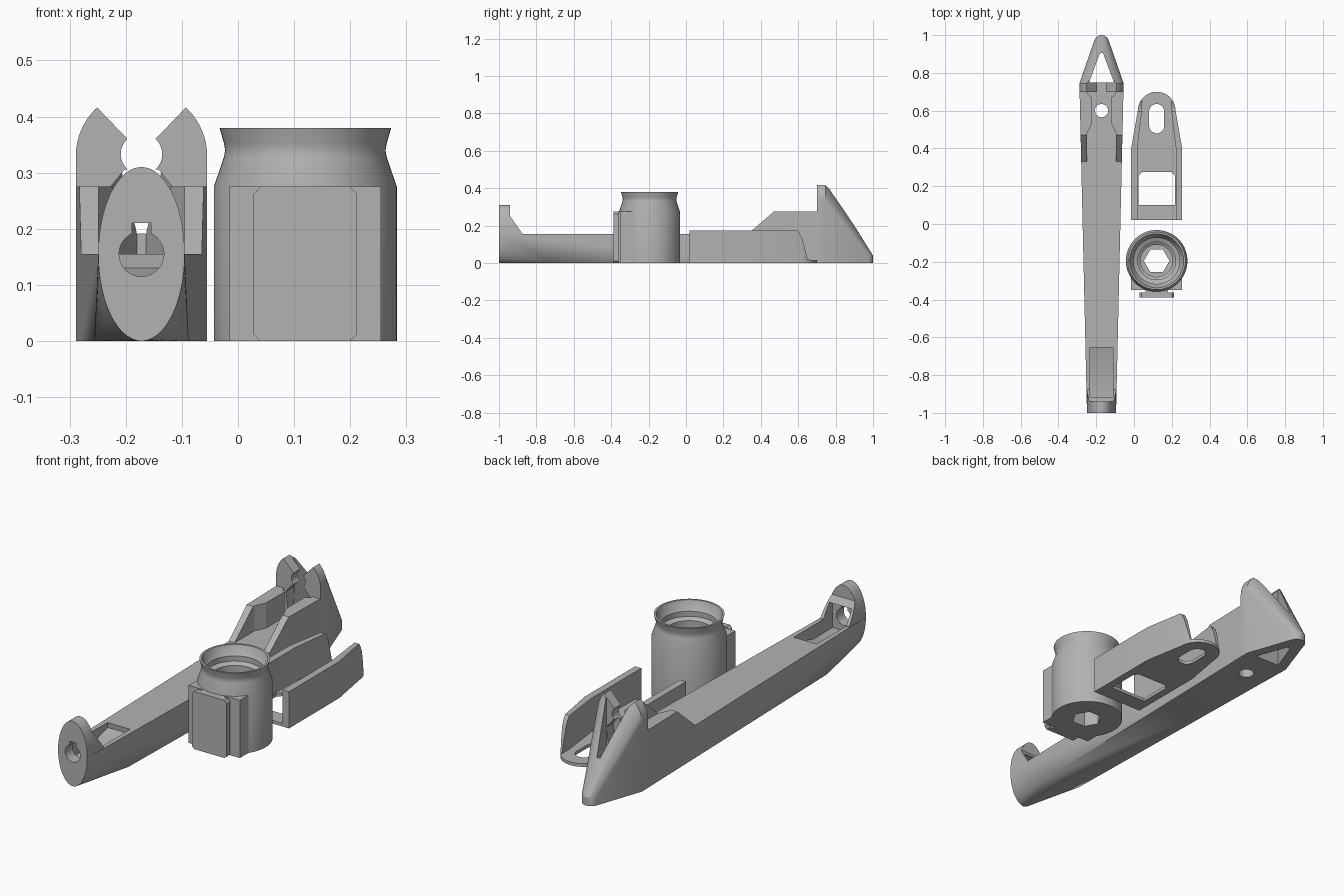
import bpy, bmesh
from math import pi, sin, cos, radians

if "Cube" in bpy.data.objects:
    bpy.data.objects.remove(bpy.data.objects["Cube"], do_unlink=True)

grey = bpy.data.materials.new("plain grey")
grey.use_nodes = True
grey.diffuse_color = (0.45, 0.45, 0.45, 1)
grey.node_tree.nodes["Principled BSDF"].inputs["Base Color"].default_value = grey.diffuse_color

ARM_X, CUP_X, CUP_Y = -0.172, 0.12, -0.195


def finish(bm, name, x=0):
    bmesh.ops.recalc_face_normals(bm, faces=bm.faces)
    mesh = bpy.data.meshes.new(name)
    bm.to_mesh(mesh)
    bm.free()
    mesh.materials.append(grey)
    obj = bpy.data.objects.new(name, mesh)
    bpy.context.collection.objects.link(obj)
    obj.location.x = x
    return obj


def hull(points, name, x):
    bm = bmesh.new()
    for p in points:
        bm.verts.new(p)
    found = bmesh.ops.convex_hull(bm, input=bm.verts)
    spare = {v for v in found["geom_interior"] if isinstance(v, bmesh.types.BMVert)}
    bmesh.ops.delete(bm, geom=list(spare), context="VERTS")
    bmesh.ops.dissolve_limit(bm, angle_limit=0.002, verts=bm.verts, edges=bm.edges)
    return finish(bm, name, x)


def prism(outline, axis, low, high, name="cutter", x=0):
    """Extrude a 2D outline along one axis."""
    place = {"X": lambda a, b, d: (d, a, b),
             "Y": lambda a, b, d: (a, d, b),
             "Z": lambda a, b, d: (a, b, d)}[axis]
    bm = bmesh.new()
    rings = [[bm.verts.new(place(a, b, d)) for a, b in outline] for d in (low, high)]
    n = len(outline)
    for ring in rings:
        bm.faces.new(ring)
    for i in range(n):
        j = (i + 1) % n
        bm.faces.new((rings[0][i], rings[0][j], rings[1][j], rings[1][i]))
    return finish(bm, name, x)


def both(half):
    """Mirror a half outline across the centre line."""
    return half + [(-a, b) for a, b in reversed(half)]


def rect(w, low, high):
    return both([(w, low), (w, high)])


def arc(cx, cy, rx, ry, start, end, n):
    return [(cx + rx * cos(radians(start + (end - start) * i / n)),
             cy + ry * sin(radians(start + (end - start) * i / n))) for i in range(n + 1)]


def circle(cx, cy, r, n=32):
    return arc(cx, cy, r, r, 0, 360, n)[:-1]


def cut(obj, *cutters):
    for c in cutters:
        c.location.x = obj.location.x
        mod = obj.modifiers.new("cut", "BOOLEAN")
        mod.operation, mod.solver, mod.object = "DIFFERENCE", "EXACT", c
        bpy.context.view_layer.objects.active = obj
        bpy.ops.object.modifier_apply(modifier=mod.name)
        bpy.data.objects.remove(c, do_unlink=True)


def half_width(y):
    return 0.077 + 0.04 * (y + 1) / 1.74


def block(profile):
    return [(s * half_width(y), y, z) for y, z in profile for s in (-1, 1)]


def end_pocket():
    return prism([(-.65, .13), (-.8, .09), (-.945, .09), (-.945, .22), (-.66, .22)], "X", -.06, .06)


def end_hole():
    return prism(circle(0, .155, .04), "Y", -1.1, -.9)


# Long beam, blending from a rounded end to a box
top = .155
round_end = [(x, -1, z) for x, z in arc(0, top, .077, top, 180, 360, 32)]
beam = hull(round_end + block([(-.7, 0), (-.7, top), (.33, 0), (.33, top)]), "arm_beam", ARM_X)
cut(beam, end_pocket(), end_hole())

# Raised half-ellipse end plate with a sloped back
head = prism(arc(0, top, .077, top, 0, 180, 32), "Y", -1, -.875, "arm_end_plate", ARM_X)
cut(head,
    prism([(-.94, .5), (-.94, .25), (-.87, .15), (-.8, .15), (-.8, .5)], "X", -.2, .2),
    end_pocket(), end_hole(), prism(rect(.017, .18, .21), "Y", -1.1, -.9))

# Side cheeks with an open channel and a drilled floor
cheeks = hull(block([(.33, 0), (.33, top), (.47, .275), (.7, .275), (.7, 0)]), "arm_cheeks", ARM_X)
channel = both([(.077, .3), (.077, .48), (.052, .53), (.052, .67), (.075, .69), (.075, .8)])
cut(cheeks, prism(channel, "Z", top, .5), prism(circle(0, .6, .035), "Z", -.1, .3))

# Hollow pointed jaw
arch = arc(0, .33, .117, .117, 0, 180, 32) + [(-.117, 0), (.117, 0)]
nose = [(x, y, z) for x, y in circle(0, .96, .04) for z in (0, .04)]
jaw = hull([(x, y, z) for x, z in arch for y in (.7, .745)] + nose, "arm_jaw", ARM_X)
cut(jaw,
    prism([(0, .334), (.2, .542), (-.2, .542)], "Y", .6, 1.1),
    prism(circle(0, .333, .037), "Y", .6, 1.1),
    prism(both([(.052, top), (.067, .26), (.03, .306)]), "Y", .6, .76),
    prism(both([(.066, .75), (.008, .905)]), "Z", -.1, .6))

# Bracket: floor plate with two tapering side walls
plan = [(.135, .02), (.135, .4), (.1, .6)] + arc(0, .6, .1, .1, 0, 180, 24)[1:-1] \
    + [(-.1, .6), (-.135, .4), (-.135, .02)]
bracket = prism(plan, "Z", 0, .175, "bracket", CUP_X)
slope = [(.59, .18), (.605, .165), (.62, .135), (.635, .08), (.65, .02), (.69, .015), (.8, .015), (.8, .3), (.59, .3)]
window = both([(.097, .1), (.097, .255), (.077, .275)])
slot = arc(0, .595, .04, .04, 0, 180, 16) + arc(0, .52, .04, .04, 180, 360, 16)
cut(bracket,
    prism(both([(.102, -.1), (.102, .4), (.078, .6), (.078, .8)]), "Z", .015, .3),
    prism(slope, "X", -.3, .3),
    prism(window, "Z", -.1, .1),
    prism(slot, "Z", -.1, .1))

# Turned cup: outer wall, flared rim, stepped bore
profile = [(.001, 0), (.163, 0), (.163, .275), (.145, .328), (.143, .34), (.145, .352), (.153, .38),
           (.143, .38), (.13, .345), (.122, .335), (.122, .31), (.1, .3), (.1, .26), (.085, .25),
           (.085, .09), (.001, .09)]
bm = bmesh.new()
ring = [bm.verts.new((r, 0, z)) for r, z in profile]
edges = [bm.edges.new((a, b)) for a, b in zip(ring, ring[1:] + ring[:1])]
bmesh.ops.spin(bm, geom=ring + edges, cent=(0, 0, 0), axis=(0, 0, 1), angle=2 * pi, steps=64, use_duplicate=False)
bmesh.ops.remove_doubles(bm, verts=bm.verts, dist=0.0001)
cup = finish(bm, "cup", CUP_X)
cup.location.y = CUP_Y
cut_hex = prism(circle(0, CUP_Y, .068, 6), "Z", -.1, .2)
cut(cup, cut_hex)

# Square shoulder pads, neck and front plate of the cup
pad = both([(.135, -.35), (.135, -.26), (.11, -.26), (.11, -.285), (.07, -.335), (.02, -.345)])
pad = [(.135, -.35), (.135, -.22), (.128, -.22), (.1, -.27), (.06, -.32), (.06, -.35)]
for side, name in ((1, "left"), (-1, "right")):
    prism([(side * x, y) for x, y in pad], "Z", 0, .275, "shoulder_pad_" + name, CUP_X)
prism(rect(.06, -.37, -.335), "Z", 0, .275, "plate_neck", CUP_X)
plate = both([(.092, 0.012), (.092, .262), (.08, .275)])
plate = both([(.08, 0), (.092, .012), (.092, .262), (.08, .275)])
prism(plate, "Y", -.388, -.362, "front_plate", CUP_X)

# Smooth only the rounded surfaces
for obj in bpy.context.collection.objects:
    if obj.type == "MESH" and grey.name in obj.data.materials:
        bpy.ops.object.select_all(action="DESELECT")
        obj.select_set(True)
        bpy.context.view_layer.objects.active = obj
        bpy.ops.object.shade_smooth_by_angle(angle=radians(25))
